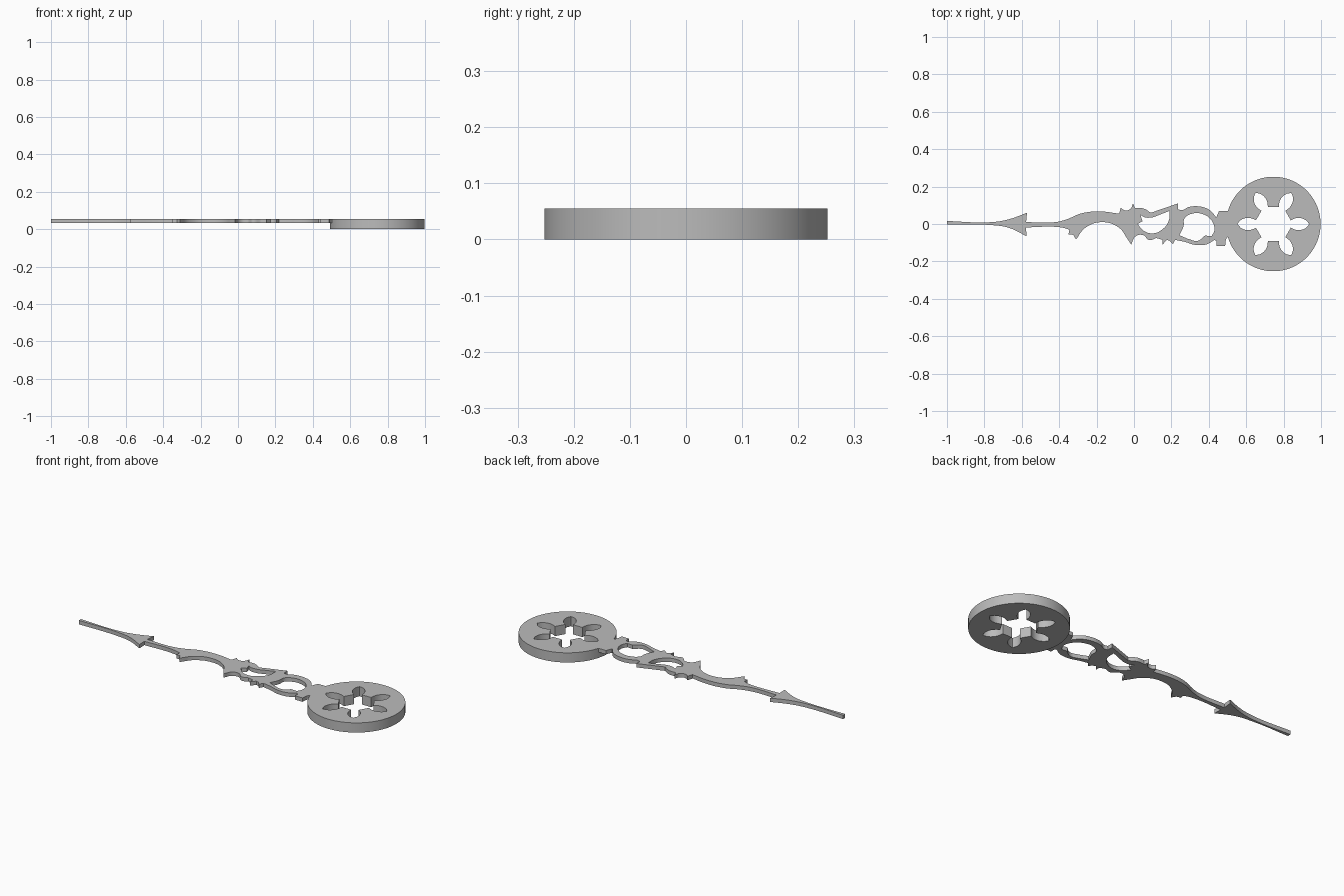
import bpy
import math
from mathutils import Vector

TOP = 0.055
cube = bpy.data.objects.get("Cube")
if cube:
    bpy.data.objects.remove(cube, do_unlink=True)

metal = bpy.data.materials.new("plain grey metal")
metal.use_nodes = True
grey = (0.5, 0.5, 0.5, 1)
metal.diffuse_color = grey
metal.node_tree.nodes["Principled BSDF"].inputs["Base Color"].default_value = grey


def add_loop(curve, runs):
    """Closed loop of smooth runs that meet in sharp corners."""
    points = []
    for run in runs:
        for i, point in enumerate(run):
            corner = i == 0 or i == len(run) - 1
            points.append((point, "VECTOR" if corner else "AUTO"))
    spline = curve.splines.new("BEZIER")
    spline.bezier_points.add(len(points) - 1)
    spline.use_cyclic_u = True
    for knot, ((x, y), handle) in zip(spline.bezier_points, points):
        knot.co = Vector((x, y, 0))
        knot.handle_left_type = knot.handle_right_type = handle


def cut_plate(name, loops, bottom, resolution):
    """Flat plate whose first loop is the outline and the rest are holes."""
    curve = bpy.data.curves.new(name, "CURVE")
    curve.dimensions = "2D"
    curve.fill_mode = "BOTH"
    curve.resolution_u = resolution
    curve.extrude = (TOP - bottom) / 2
    for runs in loops:
        add_loop(curve, runs)
    curve.materials.append(metal)
    plate = bpy.data.objects.new(name, curve)
    bpy.context.collection.objects.link(plate)
    plate.location.z = (TOP + bottom) / 2
    bpy.ops.object.select_all(action="DESELECT")
    plate.select_set(True)
    bpy.context.view_layer.objects.active = plate
    bpy.ops.object.convert(target="MESH")
    bpy.ops.object.shade_smooth_by_angle(angle=math.radians(30))
    return plate


# Upper edge of the hand, from the tip to the disc
upper_edge = [
    [(-1, .016), (-.76, .01), (-.67, .025), (-.572, .06)],
    [(-.577, .01), (-.42, .01), (-.36, .025), (-.28, .057), (-.18, .067), (-.08, .055)],
    [(-.07, .088), (-.05, .073), (-.02, .08), (-.005, .11)],
    [(.005, .085), (.05, .083), (.09, .06)],
    [(.235, .11)],
    [(.235, .078), (.26, .075), (.29, .09), (.37, .09), (.41, .07), (.44, .035)],
    [(.455, .07), (.53, .07)],
]

# Lower edge of the hand, from the disc back to the tip
lower_edge = [
    [(.53, -.065), (.5, -.07), (.487, -.117)],
    [(.44, -.117), (.44, -.09)],
    [(.43, -.085), (.39, -.108), (.33, -.112), (.27, -.095), (.22, -.085)],
    [(.207, -.108), (.19, -.09), (.175, -.085)],
    [(.153, -.11), (.153, -.085)],
    [(.12, -.075), (.08, -.085), (.05, -.06), (.01, -.065), (-.015, -.11)],
    [(-.035, -.08), (-.08, -.02), (-.17, .01), (-.26, -.02), (-.31, -.083)],
    [(-.325, -.058), (-.35, -.055)],
    [(-.345, -.03), (-.39, -.018), (-.577, -.018)],
    [(-.575, -.065), (-.67, -.02), (-.76, -.006), (-1, -.003)],
]

# Openwork of the hand
leaf_opening = [
    [(.035, .048), (.06, .035), (.1, .035)],
    [(.19, .07), (.185, .015), (.15, -.03), (.1, -.05), (.05, -.035), (.02, 0)],
    [(.045, .015)],
]
round_opening = [
    [(.243, -.06), (.265, -.01), (.27, .03), (.31, .055), (.36, .055), (.41, .025), (.43, -.03), (.415, -.065)],
    [(.38, -.062), (.34, -.09), (.29, -.08)],
]
cut_plate("openwork_hand", [upper_edge + lower_edge, leaf_opening, round_opening], 0.033, 8)

# Hub disc with a six-petal opening
centre, radius = 0.745, 0.2525


def polar(distance, angle):
    return centre + distance * math.cos(angle), distance * math.sin(angle)


rim = [[polar(radius, math.tau * i / 96)] for i in range(96)]
half_petal = [(.093, .02), (.12, .031), (.15, .031), (.175, .02)]
petals = []
for i in range(6):
    turn = math.tau * i / 6
    side = [(r, -w) for r, w in half_petal]
    other = [(r, w) for r, w in reversed(half_petal)]
    tip = [(.192, 0)]
    for run in (side + tip, other):
        petals.append([polar(math.hypot(r, w), turn + math.atan2(w, r)) for r, w in run])
cut_plate("hub_disc", [rim, petals], 0, 4)
